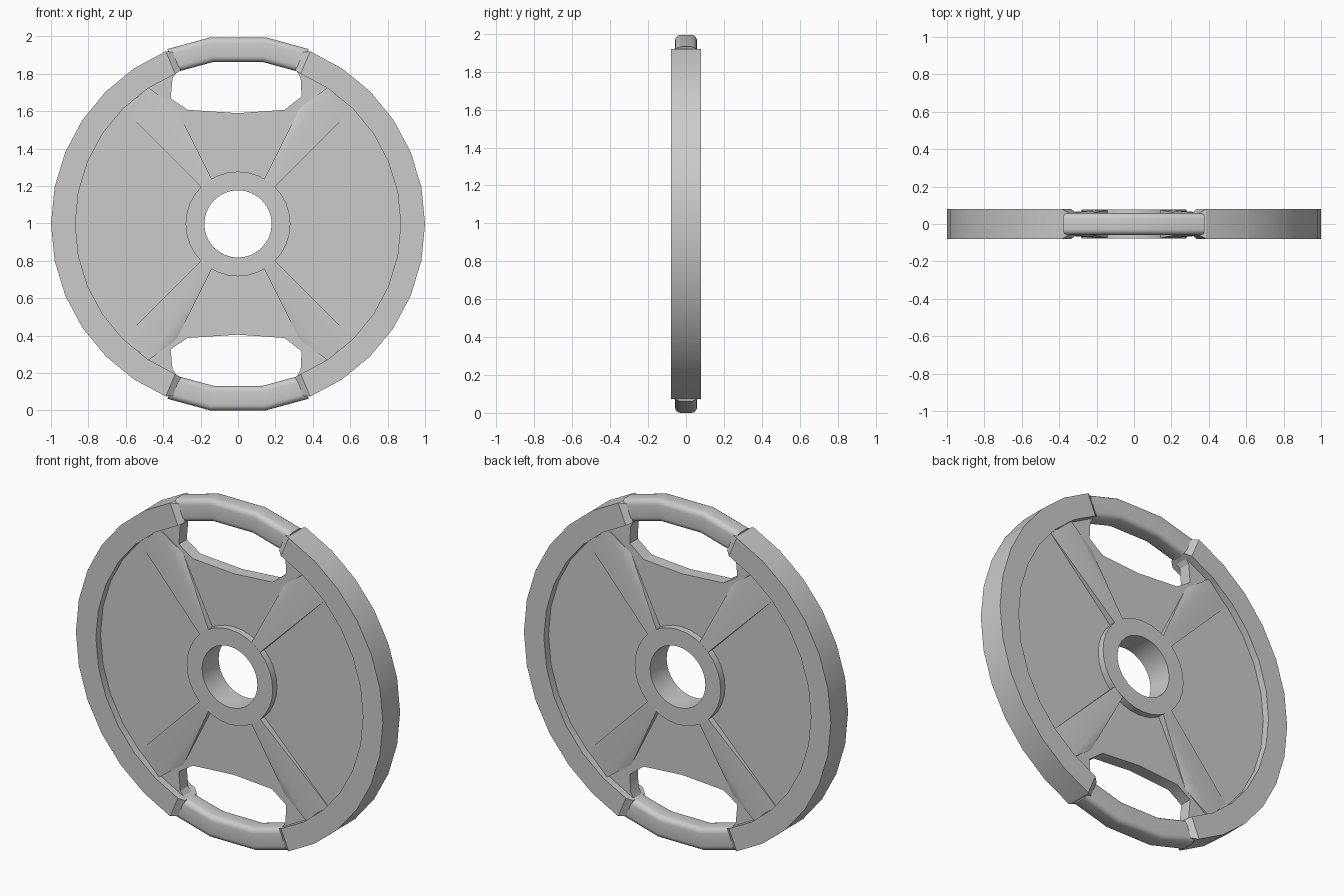
import bpy, bmesh
from math import sin, cos, pi, radians

if "Cube" in bpy.data.objects:
    bpy.data.objects.remove(bpy.data.objects["Cube"])

C = 0.997                      # height of the plate's centre


def add_object(name, bm):
    bmesh.ops.remove_doubles(bm, verts=bm.verts, dist=1e-5)
    bmesh.ops.recalc_face_normals(bm, faces=bm.faces)
    mesh = bpy.data.meshes.new(name)
    bm.to_mesh(mesh)
    bm.free()
    obj = bpy.data.objects.new(name, mesh)
    bpy.context.collection.objects.link(obj)
    return obj


def circle(r, n):
    return [(r * cos(2 * pi * i / n), r * sin(2 * pi * i / n)) for i in range(n)]


def flat_part(name, loops, half):
    """Filled outline with holes, extruded equally to front and back."""
    cu = bpy.data.curves.new(name, 'CURVE')
    cu.dimensions = '2D'
    cu.fill_mode = 'BOTH'
    cu.extrude = half
    for loop in loops:
        sp = cu.splines.new('POLY')
        sp.points.add(len(loop) - 1)
        for p, (x, z) in zip(sp.points, loop):
            p.co = (x, z, 0, 1)
        sp.use_cyclic_u = True
    tmp = bpy.data.objects.new(name + "_outline", cu)
    bpy.context.collection.objects.link(tmp)
    dg = bpy.context.evaluated_depsgraph_get()
    mesh = bpy.data.meshes.new_from_object(tmp.evaluated_get(dg))
    bm = bmesh.new()
    bm.from_mesh(mesh)
    bpy.data.objects.remove(tmp)
    for v in bm.verts:
        x, z, y = v.co
        v.co = (x, -y, z + C)
    return add_object(name, bm)


def sweep(name, stations):
    """Loft (angle, section) stations around the plate; section = [(r, y)]."""
    bm = bmesh.new()
    rings = []
    for deg, sec in stations:
        a = radians(deg)
        rings.append([bm.verts.new((r * cos(a), y, C + r * sin(a))) for r, y in sec])
    n = len(rings[0])
    for A, B in zip(rings, rings[1:]):
        for i in range(n):
            j = (i + 1) % n
            bm.faces.new((A[i], A[j], B[j], B[i]))
    bm.faces.new(rings[0])
    bm.faces.new(rings[-1])
    return add_object(name, bm)


def rect(r0, r1, h):
    return [(r0, -h), (r1, -h), (r1, h), (r0, h)]


def rounded(r0, r1, h, b, n=4):
    pts = []
    for k, (cr, cy) in enumerate([(r1 - b, h - b), (r0 + b, h - b),
                                  (r0 + b, b - h), (r1 - b, b - h)]):
        for i in range(n + 1):
            a = pi / 2 * (k + i / n)
            pts.append((cr + b * cos(a), cy + b * sin(a)))
    return pts


# thin web with the bore and two grip openings
opening = [(-0.35, 0.78), (-0.36, 0.67), (-0.27, 0.61), (0, 0.592), (0.25, 0.61),
           (0.34, 0.68), (0.335, 0.78), (0.31, 0.825), (0.14, 0.875),
           (-0.14, 0.875), (-0.32, 0.82)]
lower = [(x, -z) for x, z in opening]
flat_part("web", [circle(0.9, 32), circle(0.2, 32), opening, lower], 0.037)

# hub ring
flat_part("hub", [circle(0.28, 32), circle(0.18, 32)], 0.077)

# thick rim on each side, tapering where it meets the grips
full, end = rect(0.87, 1.0, 0.08), rect(0.875, 0.98, 0.055)
for side, base in (("right", 0), ("left", 180)):
    st = [(base - 69.5, end), (base - 67.3, full)]
    st += [(base + 11.25 * i, full) for i in range(-5, 6)]
    st += [(base + 67.3, full), (base + 69.5, end)]
    sweep("rim_" + side, st)

# rounded grip bars at top and bottom
bar = rounded(0.876, 1.008, 0.058, 0.03)
for side, base in (("top", 90), ("bottom", -90)):
    sweep("grip_" + side, [(base + d, bar) for d in (-22, -8.5, 8.5, 22)])

# four sloping ribs, tallest at the hub
rib = [(0.19, 0.19, 0.0765), (0.135, 0.23, 0.0765), (0.61, 0.61, 0.039),
       (0.48, 0.73, 0.05), (0.33, 0.62, 0.036)]
for sx, h in ((1, "right"), (-1, "left")):
    for sz, v in ((1, "upper"), (-1, "lower")):
        bm = bmesh.new()
        for x, z, y in rib:
            for s in (-1, 1):
                bm.verts.new((sx * x, s * y, C + sz * z))
        bmesh.ops.convex_hull(bm, input=bm.verts)
        add_object(f"rib_{v}_{h}", bm)

# smooth shading with crisp edges
for o in bpy.context.scene.objects:
    o.select_set(True)
    bpy.context.view_layer.objects.active = o
bpy.ops.object.shade_smooth_by_angle(angle=radians(30))
